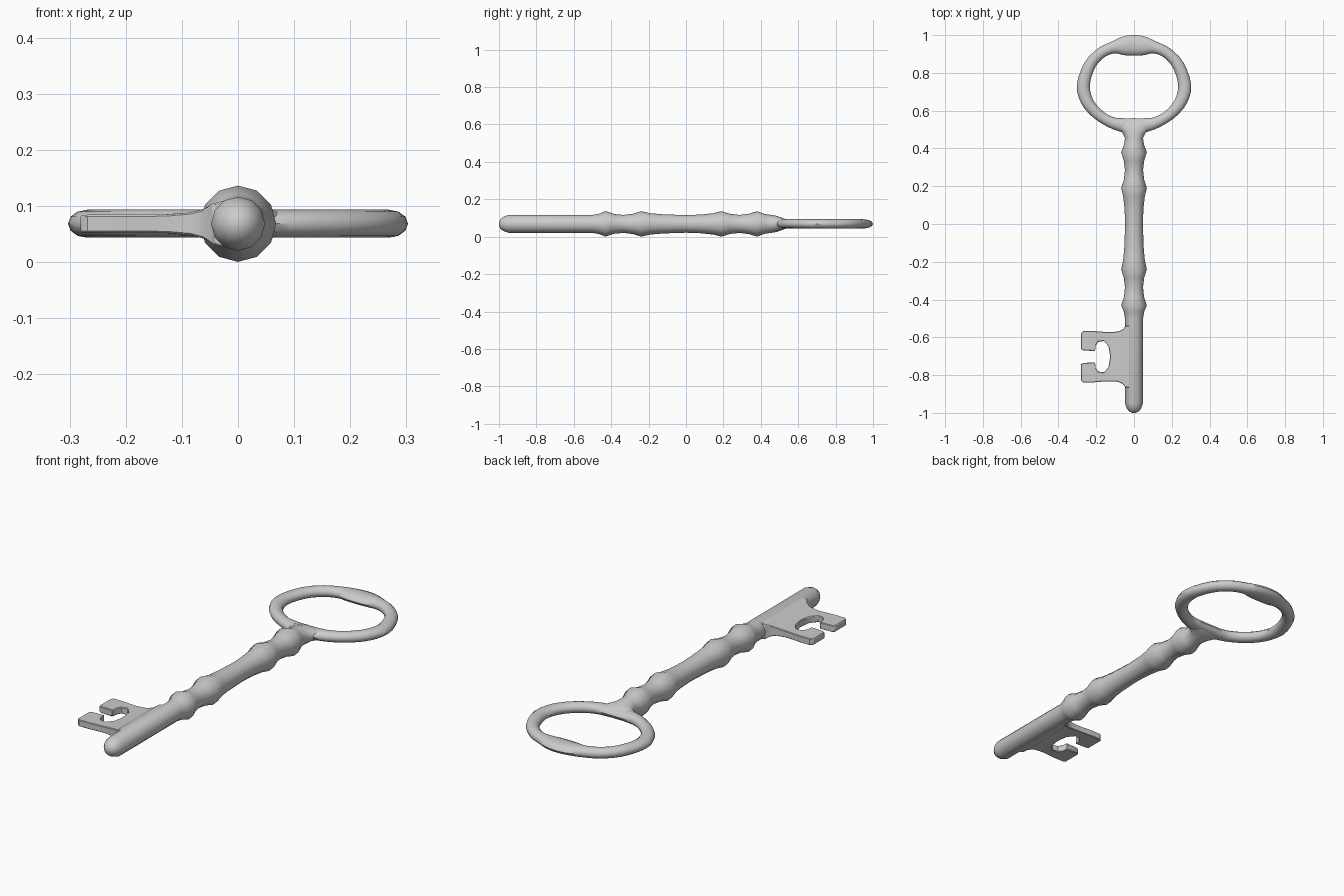
import bpy, bmesh
from math import sin, cos, pi
from mathutils import Vector

if "Cube" in bpy.data.objects:
    bpy.data.objects.remove(bpy.data.objects["Cube"])

ZC = 0.0685


def make_object(name, bm, loc=(0, 0, ZC), angle=40):
    bmesh.ops.remove_doubles(bm, verts=bm.verts, dist=1e-5)
    bmesh.ops.recalc_face_normals(bm, faces=bm.faces)
    me = bpy.data.meshes.new(name)
    bm.to_mesh(me)
    bm.free()
    ob = bpy.data.objects.new(name, me)
    bpy.context.collection.objects.link(ob)
    ob.location = loc
    bpy.ops.object.select_all(action='DESELECT')
    ob.select_set(True)
    bpy.context.view_layer.objects.active = ob
    bpy.ops.object.shade_smooth_by_angle(angle=angle * pi / 180)
    return ob


def loft(rings, closed=False):
    """Skin a list of point rings; cap the ends unless closed."""
    bm = bmesh.new()
    rows = [[bm.verts.new(p) for p in r] for r in rings]
    n = len(rows[0])
    pairs = list(zip(rows, rows[1:])) + ([(rows[-1], rows[0])] if closed else [])
    for a, b in pairs:
        for i in range(n):
            j = (i + 1) % n
            bm.faces.new((a[i], a[j], b[j], b[i]))
    if not closed:
        bm.faces.new(rows[0])
        bm.faces.new(rows[-1])
    return bm


# Turned shaft with four collars, flattening into the bow: y, half width, half height
profile = [(-1.0, .010, .010), (-.992, .026, .026), (-.975, .039, .039), (-.948, .048, .048),
           (-.50, .048, .048), (-.465, .054, .054), (-.43, .068, .068), (-.385, .053, .053),
           (-.335, .048, .048), (-.285, .054, .054), (-.24, .068, .068), (-.19, .057, .057),
           (-.12, .051, .051), (0, .047, .047), (.08, .050, .050), (.145, .057, .057),
           (.19, .068, .068), (.235, .054, .054), (.285, .048, .048), (.335, .054, .054),
           (.38, .068, .068), (.42, .053, .053), (.455, .048, .048), (.485, .062, .043),
           (.51, .092, .034), (.535, .100, .025), (.552, .085, .010)]
N = 12
make_object("shaft", loft([[(rx * sin(2 * pi * i / N), y, rz * cos(2 * pi * i / N))
                            for i in range(N)] for y, rx, rz in profile]))

# Oval bow: outer x, y and inner x, y for the right half, top to bottom
half = [(0, 1.0, 0, .892), (.06, .992, .055, .894), (.115, .967, .10, .904),
        (.19, .930, .155, .884), (.262, .855, .205, .830), (.303, .735, .234, .735),
        (.280, .640, .215, .655), (.220, .567, .165, .597), (.14, .515, .11, .566),
        (.07, .488, .06, .560), (0, .475, 0, .560)]
ctrl = [Vector(p) for p in half]
ctrl += [Vector((-p[0], p[1], -p[2], p[3])) for p in half[-2:0:-1]]
n, steps, M = len(ctrl), 3, 12
rings = []
for i in range(n):
    a, b, c, d = (ctrl[(i + k) % n] for k in (-1, 0, 1, 2))
    for s in range(steps):
        t = s / steps
        p = .5 * (2 * b + (c - a) * t + (2 * a - 5 * b + 4 * c - d) * t * t
                  + (3 * b - a - 3 * c + d) * t ** 3)
        out, inn = Vector((p[0], p[1], 0)), Vector((p[2], p[3], 0))
        mid, rad = (out + inn) / 2, (out - inn) / 2
        rings.append([mid + rad * cos(2 * pi * k / M)
                      + Vector((0, 0, .025 * sin(2 * pi * k / M))) for k in range(M)])
make_object("bow", loft(rings, closed=True))

# Bit: upper tooth as paired outer and inner edge points with half thickness, mirrored in y
YB = -0.7025
strip = [(0, .165, 0, 0, .046), (-.045, .163, -.045, 0, .036), (-.058, .145, -.060, 0, .027),
         (-.085, .133, -.085, 0, .020), (-.12, .131, -.126, 0, .017),
         (-.15, .131, -.135, .055, .016), (-.18, .133, -.158, .083, .016),
         (-.202, .135, -.190, .078, .016), (-.215, .136, -.203, .058, .016),
         (-.228, .136, -.206, .030, .016), (-.268, .136, -.268, .033, .016),
         (-.281, .126, -.281, .040, .015)]
bm = loft([[(ox, oy, -t), (ox, oy, t), (ix, iy, t), (ix, iy, -t)] for ox, oy, ix, iy, t in strip])
# Open the seam so both halves join
seam = [f for f in bm.faces if all(abs(v.co.y) < 1e-6 for v in f.verts)]
bmesh.ops.delete(bm, geom=seam, context='FACES')
bit = make_object("bit", bm, (0, YB, ZC), 35)
m = bit.modifiers.new("mirror", 'MIRROR')
m.use_axis = (False, True, False)
bv = bit.modifiers.new("soft_edges", 'BEVEL')
bv.width, bv.segments = .004, 1
bv.limit_method, bv.angle_limit = 'ANGLE', .9
